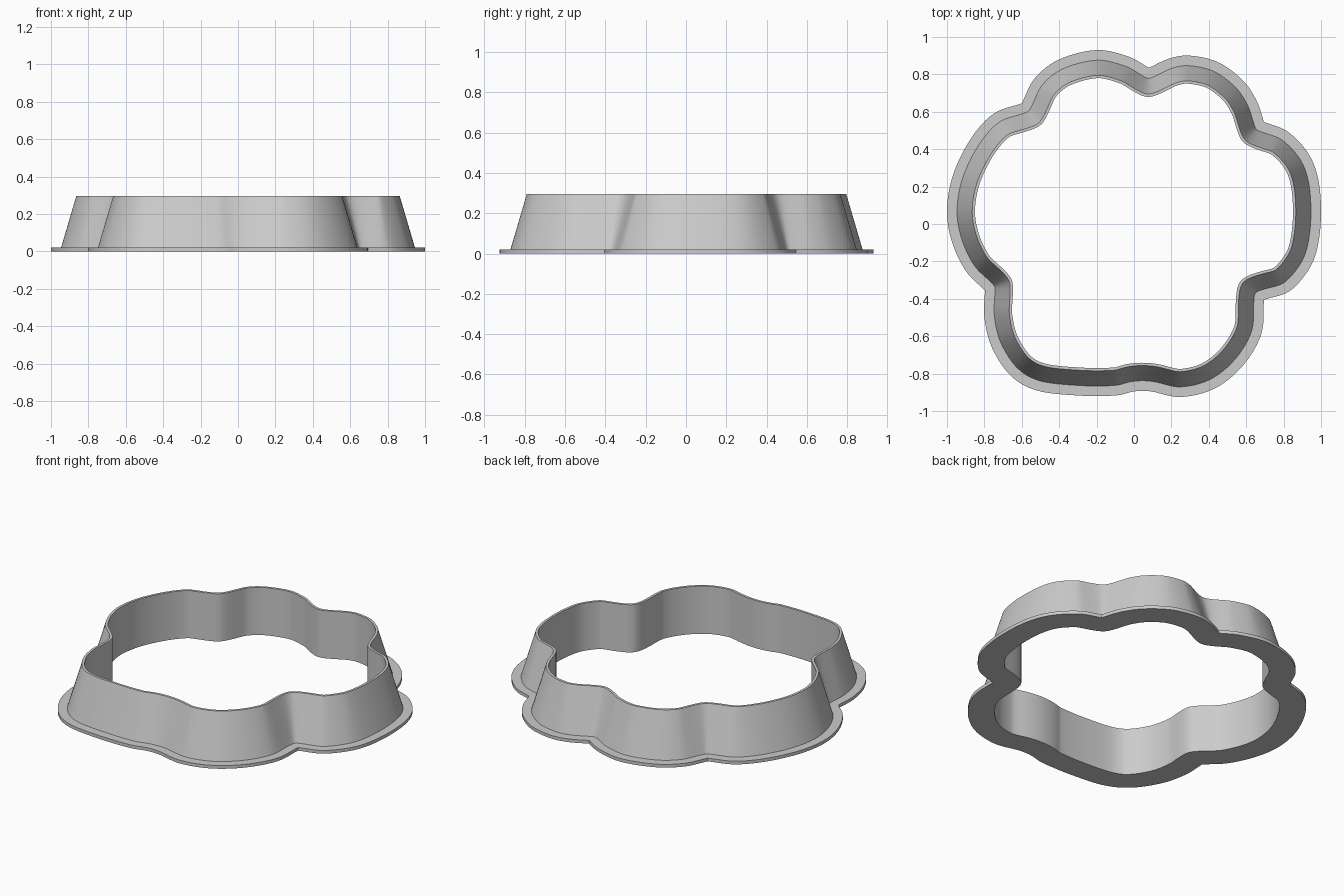
import bpy, bmesh, math
from mathutils import Vector

cube = bpy.data.objects.get("Cube")
if cube:
    bpy.data.objects.remove(cube, do_unlink=True)

WIDTH = 0.15      # flange edge to inner wall
HEIGHT = 0.295
FLANGE = 0.02
SEG = 6           # samples between guide points
NOTCH = 10        # samples round each notch

# Flange outline, clockwise: one list of guide points per lobe, sharp where lobes meet
back_right_lobe = [(.08, .835), (.19, .885), (.30, .90), (.45, .865), (.58, .77), (.655, .66), (.695, .545)]
left_side_lobe = [(.695, .545), (.82, .495), (.93, .38), (.985, .24), (1, .05), (.98, -.13),
                  (.93, -.25), (.83, -.36), (.695, -.405)]
front_lobe = [(.695, -.405), (.68, -.59), (.58, -.76), (.43, -.88), (.25, -.925), (.09, -.895), (0, -.895),
              (-.1, -.917), (-.30, -.917), (-.52, -.89), (-.66, -.81), (-.76, -.66), (-.80, -.50), (-.797, -.355)]
right_side_lobe = [(-.797, -.355), (-.90, -.25), (-.975, -.09), (-1, .08), (-.965, .27), (-.87, .46),
                   (-.75, .59), (-.60, .645)]
back_left_lobe = [(-.60, .645), (-.53, .78), (-.40, .88), (-.20, .93), (-.03, .895), (.08, .835)]
lobes = [back_right_lobe, left_side_lobe, front_lobe, right_side_lobe, back_left_lobe]


def smooth_path(points):
    """Catmull-Rom samples with their inward normals."""
    p = [Vector(q) for q in points]
    p = [2 * p[0] - p[1]] + p + [2 * p[-1] - p[-2]]
    out = []
    for i in range(1, len(p) - 2):
        a, b, c, d = p[i - 1:i + 3]
        last = i == len(p) - 3
        for k in range(SEG + last):
            t = k / SEG
            pos = b + (c - a) * t / 2 + (2 * a - 5 * b + 4 * c - d) * t**2 / 2 + (3 * b - a - 3 * c + d) * t**3 / 2
            tan = (c - a) / 2 + (2 * a - 5 * b + 4 * c - d) * t + (3 * b - a - 3 * c + d) * t**2 * 1.5
            out.append((pos, Vector((tan.y, -tan.x)).normalized()))
    return out


# Pairs of outer and inner points around the whole outline
paths = [smooth_path(l) for l in lobes]
pairs = []
for i, path in enumerate(paths):
    pairs += [(p, p + n * WIDTH) for p, n in path]
    corner, n1 = path[-1]
    n2 = paths[(i + 1) % len(paths)][0][1]
    start, end = corner + n1 * WIDTH, corner + n2 * WIDTH
    tip = corner + (n1 + n2) * WIDTH / (1 + n1.dot(n2))
    c1, c2 = start.lerp(tip, .85), end.lerp(tip, .85)
    for k in range(1, NOTCH):
        t = k / NOTCH
        s = 1 - t
        pairs.append((corner, start * s**3 + c1 * 3 * s * s * t + c2 * 3 * s * t * t + end * t**3))

# Cross-section: (fraction from flange edge to inner wall, height)
section = [(1, 0), (1, HEIGHT), (.9, HEIGHT), (.36, FLANGE), (0, FLANGE), (0, 0)]

bm = bmesh.new()
rings = [[bm.verts.new((*o.lerp(i, f), z)) for f, z in section] for o, i in pairs]
for a, b in zip(rings, rings[1:] + rings[:1]):
    for j in range(len(section)):
        k = (j + 1) % len(section)
        bm.faces.new((a[j], a[k], b[k], b[j]))
bmesh.ops.remove_doubles(bm, verts=bm.verts, dist=0.0001)
bmesh.ops.recalc_face_normals(bm, faces=bm.faces)
mesh = bpy.data.meshes.new("cutter_ring")
bm.to_mesh(mesh)
bm.free()

# Plain grey plastic
grey = bpy.data.materials.new("light_grey")
grey.use_nodes = True
color = (.6, .6, .6, 1)
grey.diffuse_color = color
grey.node_tree.nodes["Principled BSDF"].inputs["Base Color"].default_value = color
mesh.materials.append(grey)

ring = bpy.data.objects.new("cutter_ring", mesh)
bpy.context.collection.objects.link(ring)
bpy.ops.object.select_all(action='DESELECT')
ring.select_set(True)
bpy.context.view_layer.objects.active = ring
bpy.ops.object.shade_smooth_by_angle(angle=math.radians(30))
